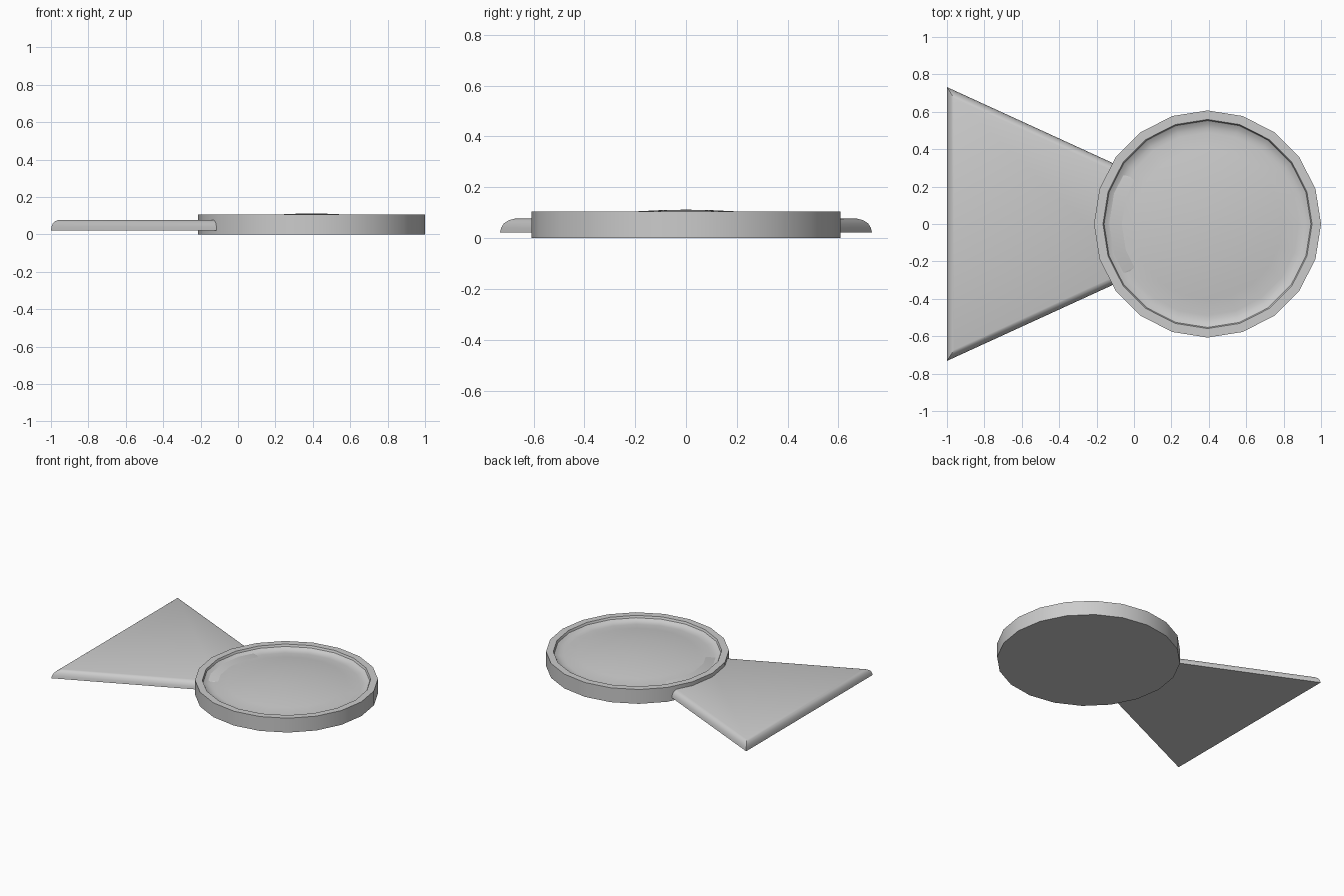
import bpy, bmesh, math

if "Cube" in bpy.data.objects:
    bpy.data.objects.remove(bpy.data.objects["Cube"])

def finish(name, bm):
    bmesh.ops.remove_doubles(bm, verts=bm.verts, dist=1e-5)
    bmesh.ops.recalc_face_normals(bm, faces=bm.faces)
    mesh = bpy.data.meshes.new(name)
    bm.to_mesh(mesh)
    bm.free()
    ob = bpy.data.objects.new(name, mesh)
    bpy.context.collection.objects.link(ob)
    bpy.ops.object.select_all(action='DESELECT')
    ob.select_set(True)
    bpy.context.view_layer.objects.active = ob
    bpy.ops.object.shade_smooth_by_angle(angle=math.radians(35))
    return ob

def bridge(bm, rings):
    for a, b in zip(rings, rings[1:]):
        n = len(a)
        for i in range(n):
            j = (i + 1) % n
            bm.faces.new((a[i], a[j], b[j], b[i]))

# Round 20-sided body: raised rim, sunken fillet and a shallow domed face
SIDES, CX = 20, 0.393
profile = [(0.607, 0.0), (0.607, 0.105), (0.559, 0.105), (0.553, 0.090),
           (0.535, 0.079), (0.512, 0.074), (0.488, 0.073), (0.40, 0.085),
           (0.30, 0.097), (0.20, 0.105), (0.10, 0.110)]
bm = bmesh.new()
rings = [[bm.verts.new((CX + r * math.cos(2 * math.pi * i / SIDES),
                        r * math.sin(2 * math.pi * i / SIDES), z))
          for i in range(SIDES)] for r, z in profile]
bridge(bm, rings)
bm.faces.new(rings[0])
peak = bm.verts.new((CX, 0, 0.112))
for i in range(SIDES):
    bm.faces.new((rings[-1][i], rings[-1][(i + 1) % SIDES], peak))
finish("round_body", bm)

# Flared tail plate with a rounded upper edge, running into the body
SLOPE, INNER_X = 0.458, 0.0
edge = [(0.0, 0.022), (0.003, 0.041), (0.010, 0.058), (0.022, 0.070), (0.038, 0.077)]
bm = bmesh.new()
rings = []
for d, z in edge:
    def half(x):
        return 0.732 - SLOPE * (x + 1) - d * math.hypot(1, SLOPE)
    x0 = -1 + d
    rings.append([bm.verts.new(p) for p in (
        (x0, half(x0), z), (x0, -half(x0), z),
        (INNER_X, -half(INNER_X), z), (INNER_X, half(INNER_X), z))])
bridge(bm, rings)
bm.faces.new(rings[0])
bm.faces.new(rings[-1])
finish("tail_plate", bm)
